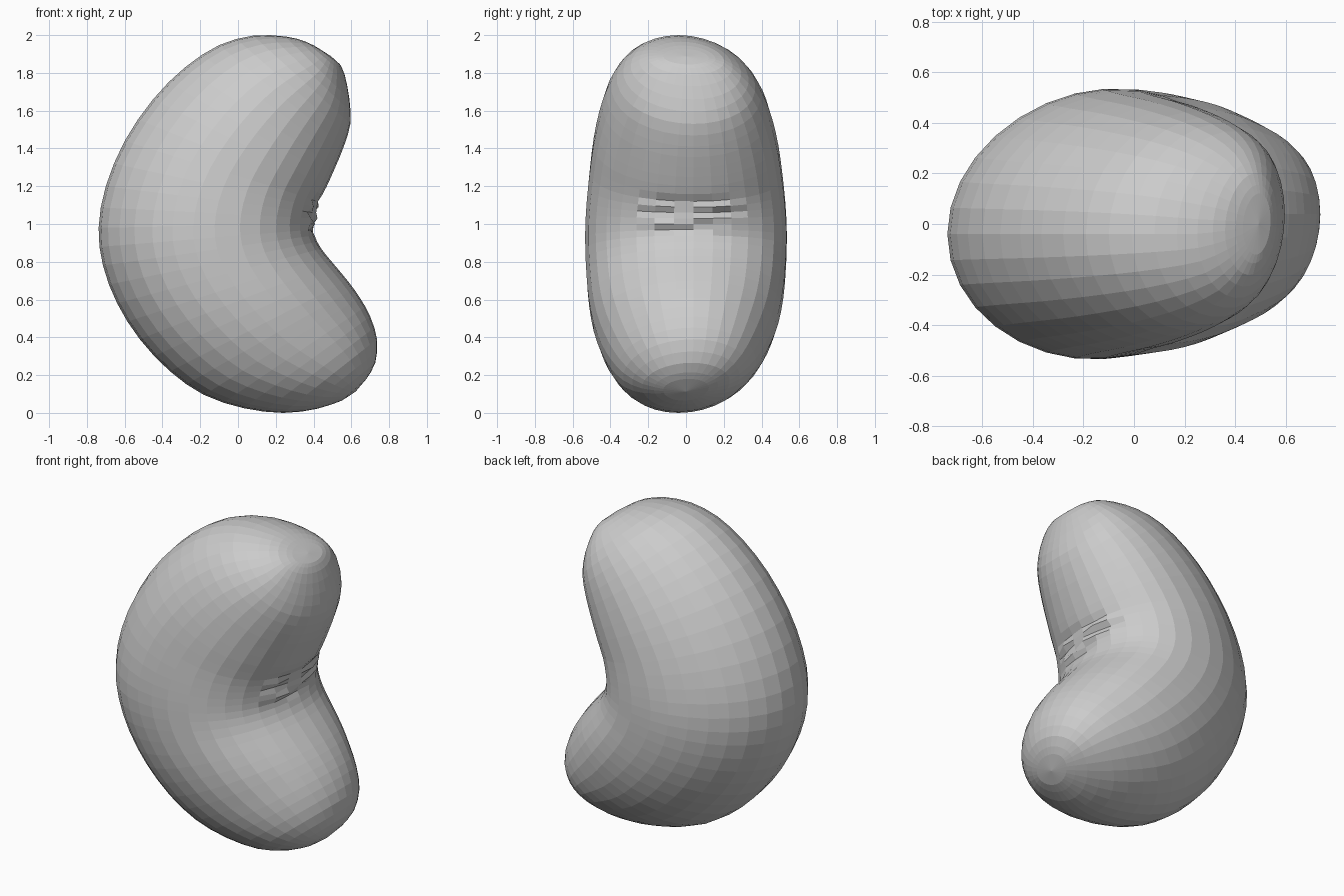
import bpy, bmesh, math, random
from mathutils import Vector

if "Cube" in bpy.data.objects:
    bpy.data.objects.remove(bpy.data.objects["Cube"])

random.seed(4)
SEGMENTS = 32
TWIST = 0.04  # inner side leans to +y, outer side to -y

# Fan of cross-sections: outer x, outer z, inner x, inner z, half width in y
SECTIONS = [
    (0.43, 1.928, 0.54, 1.845, 0.12), (0.36, 1.965, 0.565, 1.79, 0.20),
    (0.25, 1.993, 0.59, 1.66, 0.29), (0.08, 1.997, 0.595, 1.53, 0.365),
    (-0.10, 1.947, 0.56, 1.41, 0.42), (-0.28, 1.83, 0.515, 1.30, 0.46),
    (-0.45, 1.66, 0.47, 1.20, 0.49), (-0.60, 1.44, 0.43, 1.12, 0.51),
    (-0.70, 1.20, 0.41, 1.06, 0.525), (-0.738, 0.98, 0.40, 1.00, 0.533),
    (-0.715, 0.78, 0.405, 0.94, 0.533), (-0.64, 0.58, 0.44, 0.87, 0.527),
    (-0.52, 0.39, 0.505, 0.79, 0.515), (-0.36, 0.22, 0.58, 0.70, 0.49),
    (-0.18, 0.095, 0.645, 0.61, 0.45), (0.03, 0.025, 0.70, 0.51, 0.40),
    (0.24, 0.0, 0.736, 0.39, 0.33), (0.42, 0.022, 0.727, 0.265, 0.23),
    (0.55, 0.065, 0.68, 0.18, 0.12),
]
TOP_TIP = (0.493, 0, 1.888)
BOTTOM_TIP = (0.622, 0, 0.112)


def midway(i):
    """Smooth section halfway between section i and i + 1."""
    last = len(SECTIONS) - 1
    quad = [SECTIONS[min(max(i + d, 0), last)] for d in (-1, 0, 1, 2)]
    return [(9 * (b + c) - a - d) / 16 for a, b, c, d in zip(*quad)]


sections = []
for i, s in enumerate(SECTIONS):
    sections.append(s)
    if i < len(SECTIONS) - 1:
        sections.append(midway(i))

bm = bmesh.new()

# Oval rings, fuller toward the inner side around the waist
rings = []
for ox, oz, ix, iz, w in sections:
    outer, inner = Vector((ox, 0, oz)), Vector((ix, 0, iz))
    mid, half = (outer + inner) / 2, (inner - outer) / 2
    power = 1.08 - 0.2 * (w / 0.53) ** 4
    ring = []
    for k in range(SEGMENTS):
        t = math.tau * k / SEGMENTS
        c, s = math.cos(t), math.sin(t)
        along = c ** power if c > 1e-6 else c
        p = mid + half * (along + 0.08 * s * s)
        p.y = w * s + TWIST * c * min(1, w / 0.3)
        # Small crumple in the hollow of the bean
        if c > 0.88 and 0.94 < iz < 1.15:
            p.x += random.uniform(-0.015, 0.02)
        ring.append(bm.verts.new(p))
    rings.append(ring)

# Skin between rings and rounded tips
for a, b in zip(rings, rings[1:]):
    for k in range(SEGMENTS):
        n = (k + 1) % SEGMENTS
        bm.faces.new((a[k], a[n], b[n], b[k]))
for tip, ring in ((TOP_TIP, rings[0]), (BOTTOM_TIP, rings[-1])):
    v = bm.verts.new(tip)
    for k in range(SEGMENTS):
        bm.faces.new((v, ring[k], ring[(k + 1) % SEGMENTS]))

bmesh.ops.recalc_face_normals(bm, faces=bm.faces)
mesh = bpy.data.meshes.new("bean")
bm.to_mesh(mesh)
bm.free()
bpy.context.collection.objects.link(bpy.data.objects.new("bean", mesh))
